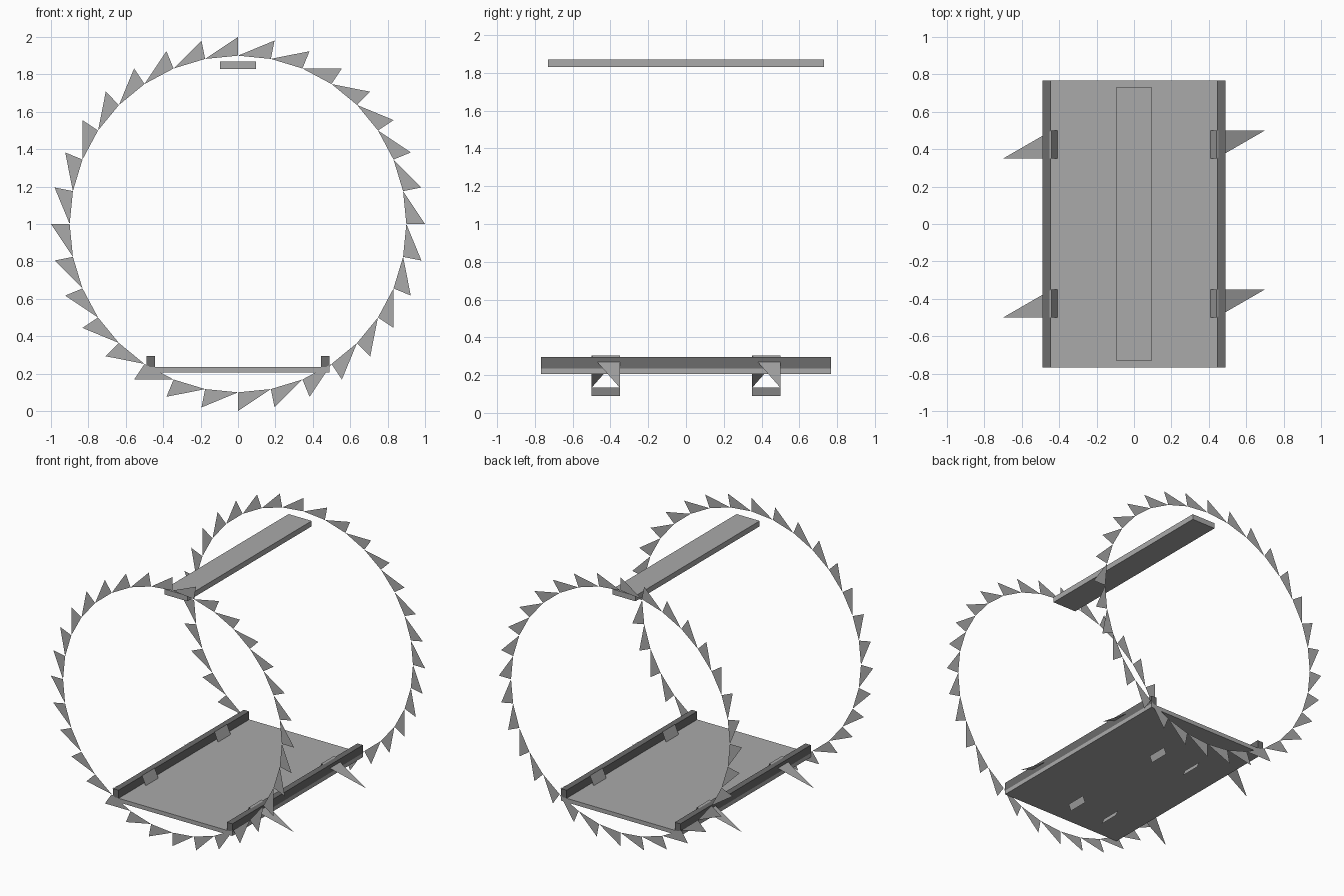
import bpy, math

if "Cube" in bpy.data.objects:
    bpy.data.objects.remove(bpy.data.objects["Cube"])

def material(name, v):
    m = bpy.data.materials.new(name)
    m.diffuse_color = (v, v, v, 1)
    m.use_nodes = True
    m.node_tree.nodes["Principled BSDF"].inputs["Base Color"].default_value = m.diffuse_color
    return m

GREY = material("light_grey", 0.40)
DARK = material("dark_grey", 0.15)

def add_mesh(name, verts, faces, mat):
    me = bpy.data.meshes.new(name)
    me.from_pydata(verts, [], faces)
    me.materials.append(mat)
    ob = bpy.data.objects.new(name, me)
    bpy.context.collection.objects.link(ob)
    return ob

def box(name, x0, x1, y, z0, z1, mat):
    v = [(a, b, c) for a in (x0, x1) for b in (-y, y) for c in (z0, z1)]
    f = [(0, 1, 3, 2), (4, 6, 7, 5), (0, 4, 5, 1), (2, 3, 7, 6), (0, 2, 6, 4), (1, 5, 7, 3)]
    return add_mesh(name, v, f, mat)

def on_circle(r, k, y):
    a = k * math.tau / 32
    return (r * math.sin(a), y, 1 + r * math.cos(a))

# Sawtooth rings: 32 flat teeth, each leaning clockwise
for name, y in (("front_tooth_ring", -0.77), ("back_tooth_ring", 0.77)):
    verts, faces = [], []
    for k in range(32):
        n = len(verts)
        verts += [on_circle(0.9, k - 1, y), on_circle(1.0, k, y), on_circle(0.9, k, y)]
        faces.append((n, n + 1, n + 2) if y < 0 else (n + 2, n + 1, n))
    add_mesh(name, verts, faces, GREY)

# Deck, side rails and the top bar
box("deck", -0.49, 0.49, 0.767, 0.205, 0.235, GREY)
for side, s in (("left", -1), ("right", 1)):
    a, b = sorted((s * 0.445, s * 0.49))
    box(side + "_rail", a, b, 0.767, 0.235, 0.295, DARK)
box("top_bar", -0.095, 0.095, 0.73, 1.83, 1.87, GREY)

# Sheet plates and spikes at each of the four mounts
for end, yc in (("front", -0.425), ("back", 0.425)):
    for side, s in (("left", -1), ("right", 1)):
        lo, hi = yc - s * 0.075, yc + s * 0.075
        tag = end + "_" + side
        for part, (xa, za, xb, zb) in (("upper_plate", (0.41, 0.235, 0.44, 0.303)),
                                       ("lower_plate", (0.135, 0.09, 0.155, 0.135))):
            add_mesh(tag + "_" + part,
                     [(s * xa, lo, za), (s * xa, hi, za), (s * xb, hi, zb), (s * xb, lo, zb)],
                     [(0, 1, 2, 3)], GREY)
        add_mesh(tag + "_spike",
                 [(s * 0.44, lo, 0.303), (s * 0.70, hi, 0.133), (s * 0.44, hi, 0.303)],
                 [(0, 1, 2)], GREY)
